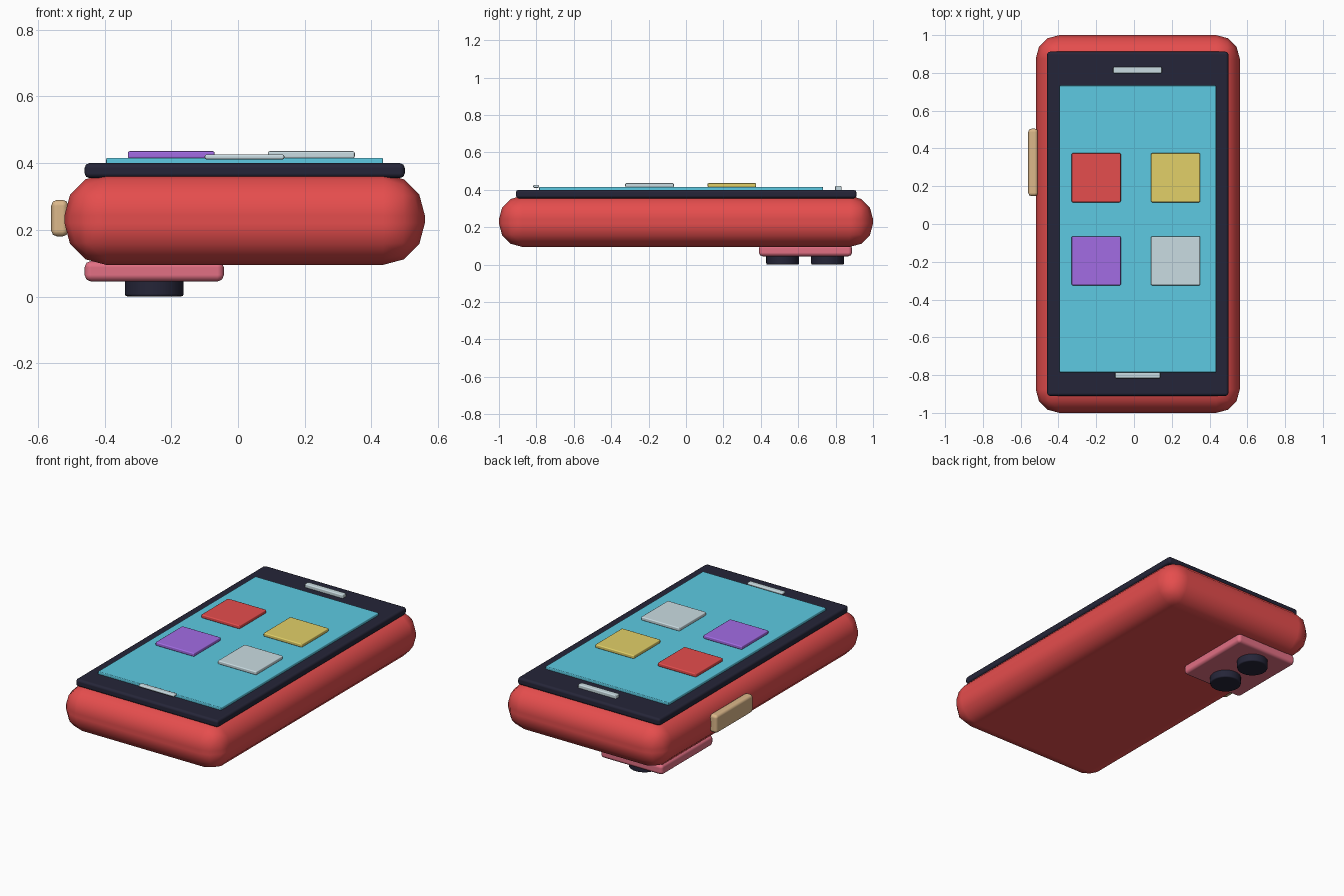
import bpy

if "Cube" in bpy.data.objects:
    bpy.data.objects.remove(bpy.data.objects["Cube"])


def srgb(r, g, b):
    f = lambda c: c / 12.92 if c <= 0.04045 else ((c + 0.055) / 1.055) ** 2.4
    return (f(r / 255), f(g / 255), f(b / 255), 1.0)


def material(name, rgb):
    m = bpy.data.materials.new(name)
    m.diffuse_color = srgb(*rgb)
    m.use_nodes = True
    m.node_tree.nodes["Principled BSDF"].inputs["Base Color"].default_value = m.diffuse_color
    return m


RED = material("red", (229, 77, 77))
NAVY = material("dark_navy", (37, 37, 56))
CYAN = material("cyan", (93, 202, 226))
YELLOW = material("yellow", (226, 208, 104))
PURPLE = material("purple", (162, 108, 228))
GREY = material("light_grey", (202, 220, 226))
PINK = material("pink", (226, 112, 132))
TAN = material("tan", (220, 184, 138))


def finish(obj, name, mat, bevel, segments):
    """Name, colour and soften the edges of a part."""
    obj.name = name
    obj.data.name = name
    obj.data.materials.append(mat)
    bpy.ops.object.transform_apply(location=False, rotation=False, scale=True)
    for p in obj.data.polygons:
        p.use_smooth = True
    mod = obj.modifiers.new("Bevel", 'BEVEL')
    mod.width = bevel
    mod.segments = segments
    mod.limit_method = 'ANGLE'
    mod.harden_normals = True
    return obj


def box(name, x, y, z, mat, bevel=0.006, segments=2):
    """Rounded box from (min, max) ranges."""
    mid = [(a + b) / 2 for a, b in (x, y, z)]
    bpy.ops.mesh.primitive_cube_add(size=1, location=mid)
    obj = bpy.context.object
    obj.scale = [b - a for a, b in (x, y, z)]
    return finish(obj, name, mat, bevel, segments)


# Case and front glass
box("case_body", (-0.52, 0.56), (-1, 1), (0.095, 0.368), RED, 0.125, 3)
box("screen_bezel", (-0.46, 0.50), (-0.91, 0.912), (0.355, 0.40), NAVY, 0.015)
box("screen", (-0.395, 0.435), (-0.785, 0.733), (0.395, 0.416), CYAN, 0.005)

# Speaker slot and home bar
box("speaker_slot", (-0.11, 0.147), (0.797, 0.832), (0.395, 0.421), GREY)
box("home_bar", (-0.10, 0.139), (-0.817, -0.785), (0.411, 0.426), GREY)

# Two by two grid of app tiles
tiles = [("upper_left", -0.20, 0.245, RED), ("upper_right", 0.22, 0.245, YELLOW),
         ("lower_left", -0.20, -0.195, PURPLE), ("lower_right", 0.22, -0.195, GREY)]
for label, cx, cy, mat in tiles:
    box("app_tile_" + label, (cx - 0.13, cx + 0.13), (cy - 0.13, cy + 0.13),
        (0.414, 0.436), mat)

# Side button
box("side_button", (-0.56, -0.508), (0.147, 0.505), (0.18, 0.29), TAN, 0.018)

# Camera plate with two lenses on the back
box("camera_plate", (-0.46, -0.042), (0.39, 0.888), (0.045, 0.107), PINK, 0.02)
for i, cy in enumerate((0.517, 0.757)):
    bpy.ops.mesh.primitive_cylinder_add(vertices=32, radius=0.088, depth=0.06,
                                        location=(-0.251, cy, 0.03))
    finish(bpy.context.object, f"camera_lens_{i + 1}", NAVY, 0.008, 2)
